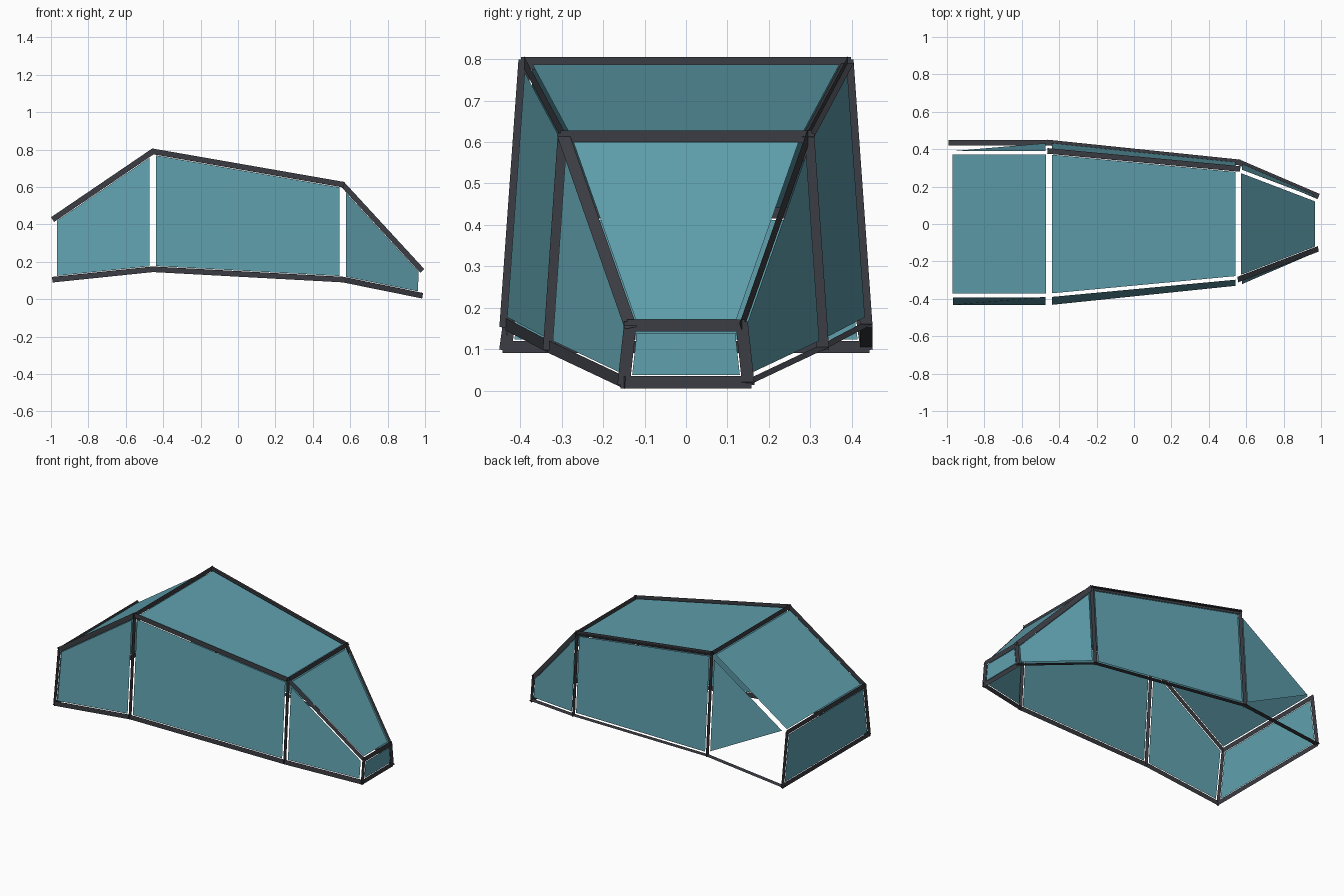
import bpy
from mathutils import Vector

if "Cube" in bpy.data.objects:
    bpy.data.objects.remove(bpy.data.objects["Cube"])


def material(name, rgb):
    m = bpy.data.materials.new(name)
    m.diffuse_color = (*rgb, 1)
    m.use_nodes = True
    m.node_tree.nodes["Principled BSDF"].inputs["Base Color"].default_value = m.diffuse_color
    return m


GLASS = material("teal_glass", (0.115, 0.35, 0.42))
METAL = material("dark_frame", (0.045, 0.047, 0.057))
W = 0.015      # half width of a frame strip
GAP = 0.018    # distance from frame line to glass edge

# Canopy stations from tail to nose: x, low half width, low z, top half width, top z
STATIONS = {"tail": (-0.985, 0.435, 0.105, 0.39, 0.43),
            "rear": (-0.455, 0.435, 0.16, 0.39, 0.79),
            "front": (0.56, 0.33, 0.105, 0.295, 0.613),
            "nose": (0.98, 0.15, 0.02, 0.135, 0.157)}


def corner(station, side, top):
    x, yb, zb, yt, zt = STATIONS[station]
    return Vector((x, side * (yt if top else yb), zt if top else zb))


def surface(name, points, mat):
    me = bpy.data.meshes.new(name)
    me.from_pydata([tuple(p) for p in points], [], [range(len(points))])
    me.materials.append(mat)
    ob = bpy.data.objects.new(name, me)
    bpy.context.collection.objects.link(ob)


def strip(name, a, b, across):
    """Flat frame strip from a to b, widened along the across direction."""
    d = (b - a).normalized()
    u = Vector(across)
    u = (u - d * u.dot(d)).normalized() * W
    a, b = a - d * 0.008, b + d * 0.008
    surface(name, [a - u, b - u, b + u, a + u], METAL)


def pane(name, pts):
    """Glass polygon with every edge moved inward by GAP."""
    n = len(pts)
    out = []
    for i, p in enumerate(pts):
        e1 = (pts[i - 1] - p).normalized()
        e2 = (pts[(i + 1) % n] - p).normalized()
        out.append(p + (e1 + e2) * (GAP / e1.cross(e2).length))
    surface(name, out, GLASS)


names = list(STATIONS)
UP, OUT = (0, 0, 1), (0, 1, 0)

# Cross bars and posts, all facing fore and aft
for s in names:
    strip(s + "_top_bar", corner(s, -1, True), corner(s, 1, True), UP)
    if s in ("tail", "nose"):
        strip(s + "_low_bar", corner(s, -1, False), corner(s, 1, False), UP)
    for side, label in ((-1, "right"), (1, "left")):
        strip(f"{s}_post_{label}", corner(s, side, False), corner(s, side, True), OUT)

# Lengthwise rails, upright on the right and lying flat on the left
for a, b in zip(names, names[1:]):
    strip(f"low_rail_right_{b}", corner(a, -1, False), corner(b, -1, False), UP)
    strip(f"low_rail_left_{b}", corner(a, 1, False), corner(b, 1, False), OUT)
for label, a, b, side, across in (
        ("tail_right", "tail", "rear", -1, UP),
        ("roof_right", "rear", "front", -1, UP),
        ("roof_left_edge", "rear", "front", 1, UP),
        ("roof_left", "rear", "front", 1, OUT),
        ("windscreen_right", "front", "nose", -1, OUT),
        ("windscreen_left", "front", "nose", 1, UP)):
    strip("top_rail_" + label, corner(a, side, True), corner(b, side, True), across)

# Top panes and side panes; the left tail pane is a triangle
for a, b in zip(names, names[1:]):
    pane(f"top_pane_{b}", [corner(a, -1, True), corner(b, -1, True),
                           corner(b, 1, True), corner(a, 1, True)])
    for side, label in ((-1, "right"), (1, "left")):
        pts = [corner(a, side, False), corner(b, side, False),
               corner(b, side, True), corner(a, side, True)]
        if a == "tail" and side == 1:
            pts = pts[1:]
        pane(f"side_pane_{label}_{b}", pts if side < 0 else pts[::-1])

# End panes
for s in ("tail", "nose"):
    pane(s + "_pane", [corner(s, -1, False), corner(s, 1, False),
                       corner(s, 1, True), corner(s, -1, True)])
